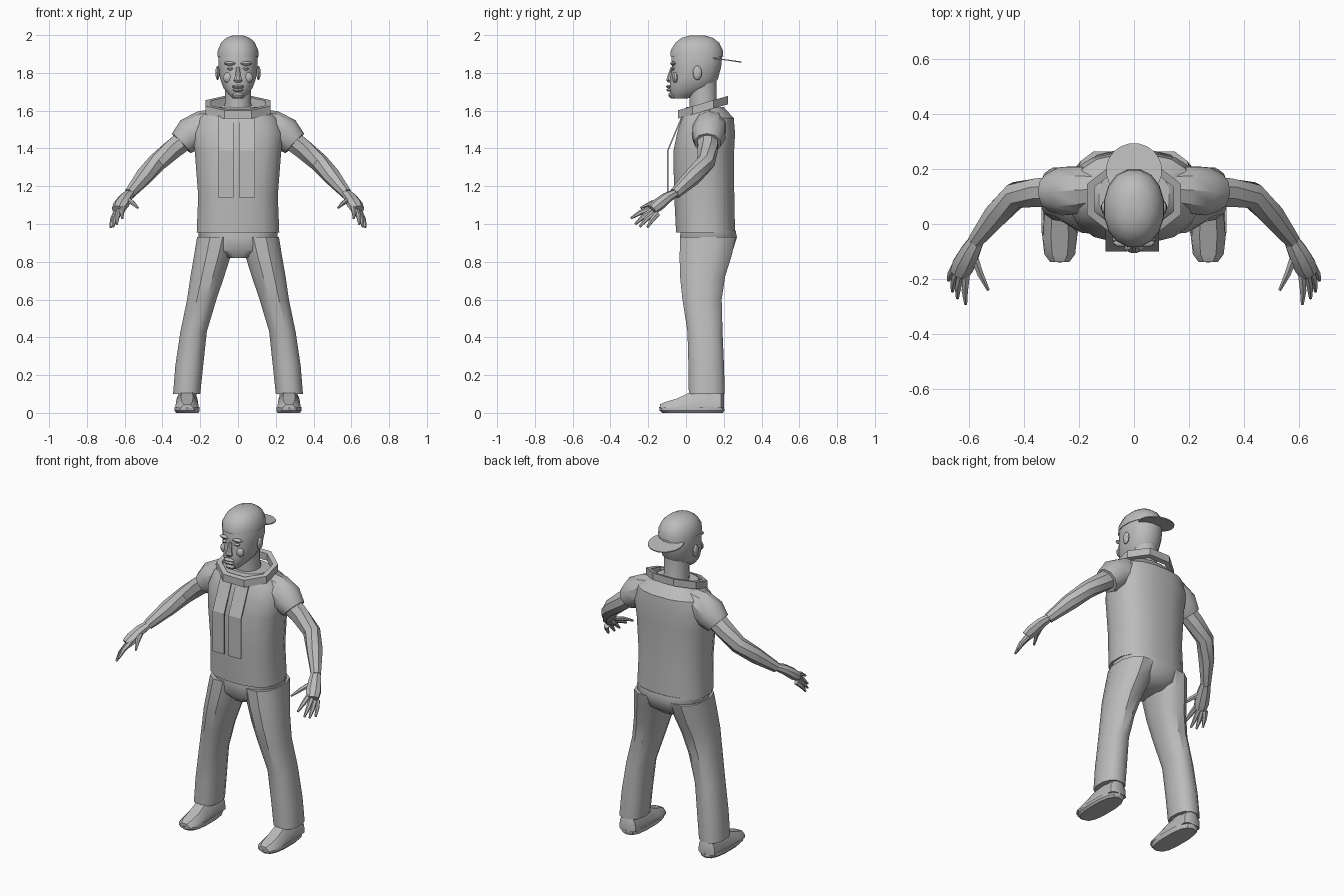
import bpy, bmesh, math
from mathutils import Vector, Quaternion, Matrix

cube = bpy.data.objects.get("Cube")
if cube:
    bpy.data.objects.remove(cube)

grey = bpy.data.materials.new("plain grey")
grey.use_nodes = True
grey.diffuse_color = (0.5, 0.5, 0.5, 1)
grey.node_tree.nodes["Principled BSDF"].inputs["Base Color"].default_value = (0.5, 0.5, 0.5, 1)


def finish(name, bm, angle=35):
    bmesh.ops.recalc_face_normals(bm, faces=bm.faces)
    me = bpy.data.meshes.new(name)
    bm.to_mesh(me)
    bm.free()
    me.materials.append(grey)
    ob = bpy.data.objects.new(name, me)
    bpy.context.collection.objects.link(ob)
    bpy.ops.object.select_all(action='DESELECT')
    ob.select_set(True)
    bpy.context.view_layer.objects.active = ob
    bpy.ops.object.shade_smooth_by_angle(angle=math.radians(angle))
    return ob


def ellipse(c, rx, ry, n=12, power=1.0, rot=Quaternion()):
    pts = []
    for i in range(n):
        a = 2 * math.pi * (i + 0.5) / n
        co, si = math.cos(a), math.sin(a)
        p = Vector((rx * math.copysign(abs(co) ** power, co),
                    ry * math.copysign(abs(si) ** power, si), 0))
        pts.append(Vector(c) + rot @ p)
    return pts


def skin(bm, rings, closed=False):
    vs = [[bm.verts.new(p) for p in r] for r in rings]
    n = len(vs[0])
    pairs = list(zip(vs, vs[1:])) + ([(vs[-1], vs[0])] if closed else [])
    for a, b in pairs:
        for i in range(n):
            j = (i + 1) % n
            bm.faces.new((a[i], a[j], b[j], b[i]))
    if not closed:
        bm.faces.new(vs[0][::-1])
        bm.faces.new(vs[-1])


def stack(name, rows, n=12, power=1.0):
    """Horizontal sections: height, centre x, half width, front y, back y."""
    bm = bmesh.new()
    skin(bm, [ellipse((x, (f + b) / 2, z), w, (b - f) / 2, n, power) for z, x, w, f, b in rows])
    return finish(name, bm)


def tube(bm, pts, radii, n=8, flat=1.0, side=1):
    """Limb along a path; flat squashes the section."""
    pts = [Vector((p[0] * side, p[1], p[2])) for p in pts]
    rings = []
    for i, p in enumerate(pts):
        d = pts[min(i + 1, len(pts) - 1)] - pts[max(i - 1, 0)]
        rings.append(ellipse(p, radii[i], radii[i] * flat, n, 1, d.to_track_quat('Z', 'Y')))
    skin(bm, rings)


def blob(name, c, size, u=10, v=6):
    bm = bmesh.new()
    bmesh.ops.create_uvsphere(bm, u_segments=u, v_segments=v, radius=1,
                              matrix=Matrix.Translation(c) @ Matrix.Diagonal((*size, 1)))
    return finish(name, bm)


# Shirt body
stack("shirt_body", [(0.955, 0, .222, -.055, .262), (1.15, 0, .214, -.065, .258),
                     (1.38, 0, .232, -.07, .257), (1.48, 0, .245, -.05, .262),
                     (1.56, 0, .215, -.025, .255), (1.62, 0, .13, 0, .2)], 16, .8)

# Trouser seat
stack("trouser_seat", [(.82, 0, .07, .0, .2), (.86, 0, .16, -.03, .25),
                       (.93, 0, .212, -.035, .272), (.965, 0, .214, -.03, .265)], 16, .8)

# Collar: tilted open band
bm = bmesh.new()
tilt = Quaternion((1, 0, 0), math.radians(16))
rings = []
for rx, ry, dz in ((.185, .15, -.022), (.185, .15, .022), (.155, .122, .022), (.155, .122, -.022)):
    rings.append(ellipse((0, .09, 1.618 + dz), rx, ry, 8, 1, tilt))
skin(bm, rings, closed=True)
finish("collar", bm)

# Two thin chest strips that lean back near the collar
for name, x0, x1 in (("right_chest_strip", -.103, -.025), ("left_chest_strip", .005, .09)):
    bm = bmesh.new()
    path = ((-.1, 1.14), (-.1, 1.39), (-.022, 1.575))
    skin(bm, [[Vector((x, y + d, z)) for x, d in ((x0, 0), (x1, 0), (x1, .008), (x0, .008))]
              for y, z in path])
    finish(name, bm, 20)

# Neck, head, cap
bm = bmesh.new()
tube(bm, [(0, .1, 1.57), (0, .09, 1.66), (0, .085, 1.78)], [.08, .07, .075], 12, 1.05)
finish("neck", bm)
stack("head", [(1.665, 0, .03, -.07, .01), (1.685, 0, .05, -.085, .06), (1.72, 0, .078, -.09, .14),
               (1.77, 0, .097, -.085, .172), (1.83, 0, .105, -.076, .188),
               (1.9, 0, .107, -.08, .195), (1.96, 0, .08, -.05, .17)], 16, .9)
stack("cap", [(1.888, 0, .111, -.086, .2), (1.92, 0, .109, -.083, .197), (1.96, 0, .091, -.058, .178),
              (1.985, 0, .064, -.025, .145), (1.998, 0, .03, .02, .1)], 16, .95)
bm = bmesh.new()
lean = Quaternion((1, 0, 0), math.radians(-8))
skin(bm, [ellipse((0, .195, 1.871 + dz), .102, .1, 20, 1, lean) for dz in (-.003, .003)])
finish("cap_brim", bm)

# Face
bm = bmesh.new()
skin(bm, [ellipse((0, y, z), w, d, 8) for z, y, w, d in
          ((1.75, -.085, .018, .012), (1.762, -.088, .026, .018), (1.785, -.084, .015, .015),
           (1.83, -.07, .01, .012))])
finish("nose", bm)
blob("upper_lip", (0, -.085, 1.727), (.034, .021, .01))
blob("lower_lip", (0, -.084, 1.71), (.03, .02, .01))
blob("chin", (0, -.072, 1.682), (.032, .022, .018))

# Paired parts
for side, s in (("left", 1), ("right", -1)):
    blob(side + "_eye", (s * .04, -.066, 1.822), (.018, .012, .009))
    blob(side + "_brow", (s * .042, -.068, 1.85), (.034, .016, .011))
    blob(side + "_cheek", (s * .05, -.055, 1.775), (.03, .02, .03))
    blob(side + "_ear", (s * .108, .06, 1.8), (.012, .024, .038))

    bm = bmesh.new()
    tube(bm, [(.08, .13, 1.545), (.18, .125, 1.515), (.25, .12, 1.475), (.3, .115, 1.427)],
         [.07, .088, .092, .072], 10, 1.0, s)
    finish(side + "_sleeve", bm)

    bm = bmesh.new()
    tube(bm, [(.25, .115, 1.47), (.34, .115, 1.4), (.43, .105, 1.325), (.5, .035, 1.25),
              (.575, -.06, 1.16)], [.06, .056, .05, .047, .03], 8, 1.0, s)
    finish(side + "_arm", bm)

    # Hand: flattened palm with fingers and thumb
    bm = bmesh.new()
    tube(bm, [(.57, -.055, 1.165), (.595, -.1, 1.14), (.62, -.15, 1.1), (.635, -.18, 1.075)],
         [.028, .038, .044, .036], 8, .75, s)
    for base, tip in (((.61, -.18, 1.085), (.612, -.292, 1.03)),
                      ((.628, -.18, 1.07), (.642, -.27, .998)),
                      ((.642, -.17, 1.06), (.66, -.245, .985)),
                      ((.648, -.15, 1.055), (.674, -.205, .982)),
                      ((.585, -.11, 1.13), (.53, -.24, 1.085))):
        a, b = Vector(base), Vector(tip)
        tube(bm, [a, a.lerp(b, .55) + Vector((.004, 0, .006)), b], [.016, .013, .006], 6, 1, s)
    finish(side + "_hand", bm)

    stack(side + "_trouser_leg",
          [(.1, s * .272, .074, .012, .208), (.25, s * .258, .076, .01, .204),
           (.43, s * .235, .072, .005, .196), (.6, s * .192, .08, -.022, .192),
           (.72, s * .163, .092, -.035, .21), (.83, s * .136, .1, -.038, .245),
           (.93, s * .115, .105, -.035, .268)], 12, .85)

    # Shoe: sole, upper and ankle
    stack(side + "_sole", [(0, s * .268, .06, -.125, .196), (.012, s * .27, .068, -.14, .203),
                           (.03, s * .27, .067, -.142, .202)], 14, .75)
    bm = bmesh.new()
    skin(bm, [[Vector((s * .27 + w * x, y, z)) for x, z in
               ((-1, .025), (1, .025), (.95, h * .6), (.5, h), (-.5, h), (-.95, h * .6))]
              for y, w, h in ((-.138, .035, .045), (-.11, .056, .058), (-.05, .063, .075),
                              (.02, .06, .108), (.1, .057, .13), (.185, .055, .12), (.2, .035, .1))])
    finish(side + "_shoe_upper", bm, 40)
    stack(side + "_ankle", [(.08, s * .268, .05, .03, .18), (.2, s * .262, .05, .04, .17)], 10)
